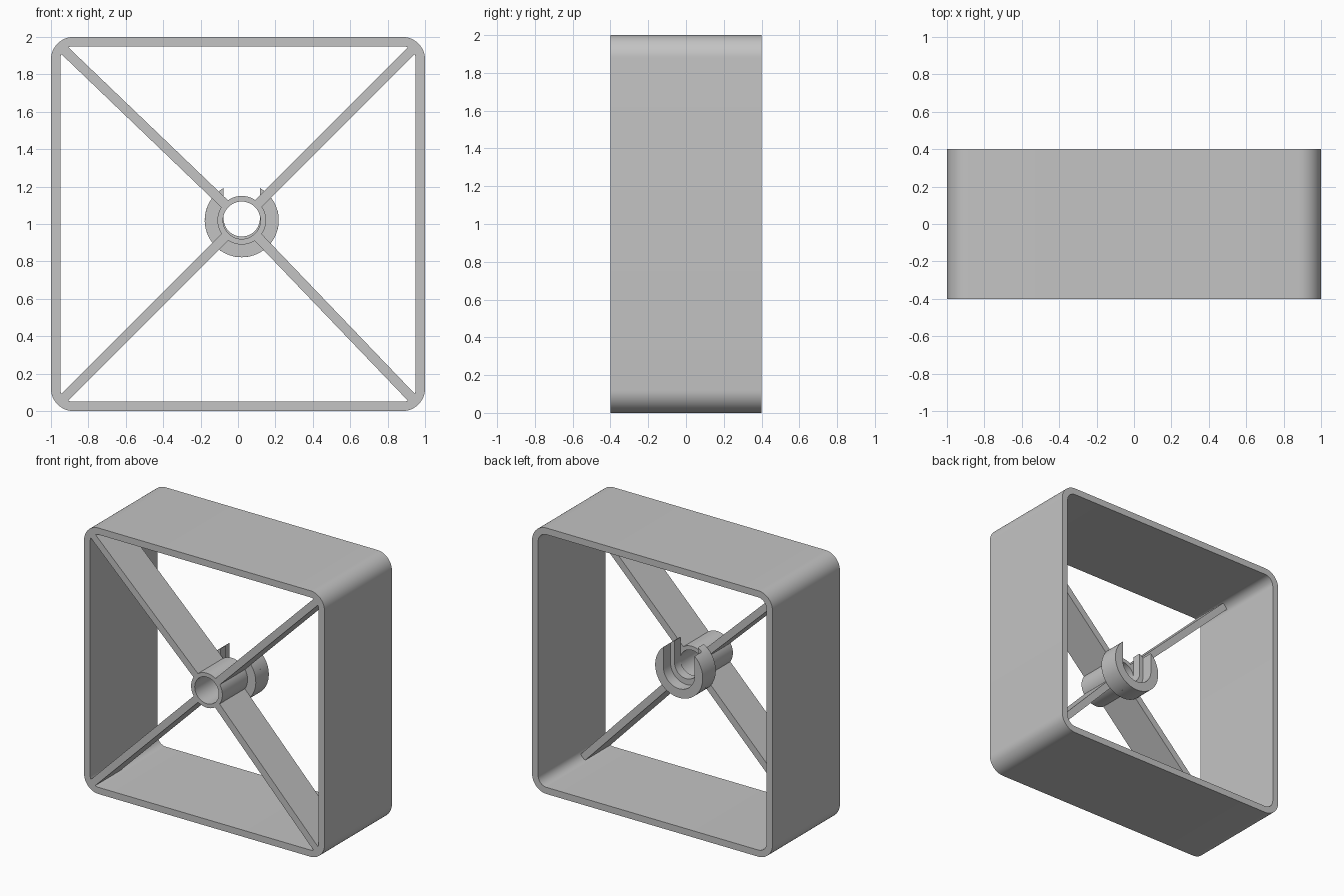
import bpy, bmesh, math
from mathutils import Vector

cube = bpy.data.objects.get("Cube")
if cube:
    bpy.data.objects.remove(cube, do_unlink=True)

GREY = (0.55, 0.55, 0.55, 1.0)
mat = bpy.data.materials.new("plain grey")
mat.use_nodes = True
mat.diffuse_color = GREY
mat.node_tree.nodes["Principled BSDF"].inputs["Base Color"].default_value = GREY

HUB = Vector((0.02, 1.02))      # hub axis in x, z
FRONT, SPOKE_BACK, PLATE_BACK, HUB_BACK = -0.4, -0.1, -0.03, 0.055


def arc(centre, radius, start, end, steps):
    """Points on an arc in the x-z plane, angles in degrees."""
    pts = []
    for i in range(steps + 1):
        a = math.radians(start + (end - start) * i / steps)
        pts.append(Vector((centre[0] + radius * math.cos(a), centre[1] + radius * math.sin(a))))
    return pts


def rounded_square(half, radius):
    c = half - radius
    pts = []
    for k, (sx, sz) in enumerate([(1, 1), (-1, 1), (-1, -1), (1, -1)]):
        pts += arc((sx * c, 1 + sz * c), radius, 90 * k, 90 * k + 90, 12)
    return pts


def prism(name, outline, y0, y1, hole=None):
    """Extrude an outline along y; a hole with equal point count makes a tube."""
    bm = bmesh.new()

    def loop(pts, y):
        return [bm.verts.new((p.x, y, p.y)) for p in pts]

    def band(a, b):
        for i in range(len(a)):
            j = (i + 1) % len(a)
            bm.faces.new((a[i], a[j], b[j], b[i]))

    f, b = loop(outline, y0), loop(outline, y1)
    band(f, b)
    if hole:
        hf, hb = loop(hole, y0), loop(hole, y1)
        band(hb, hf)
        band(hf, f)
        band(b, hb)
    else:
        bm.faces.new(f)
        bm.faces.new(b)
    bmesh.ops.recalc_face_normals(bm, faces=bm.faces)
    mesh = bpy.data.meshes.new(name)
    bm.to_mesh(mesh)
    bm.free()
    mesh.materials.append(mat)
    obj = bpy.data.objects.new(name, mesh)
    bpy.context.collection.objects.link(obj)
    bpy.ops.object.select_all(action='DESELECT')
    obj.select_set(True)
    bpy.context.view_layer.objects.active = obj
    bpy.ops.object.shade_smooth_by_angle(angle=math.radians(30))
    return obj


def open_collar(radius, slot, slot_z):
    """Disc outline with a round-bottomed slot open at the top."""
    lip = math.degrees(math.acos(slot / radius))
    outer = arc(HUB, radius, lip, -180 - lip, 48)
    inner = arc((HUB.x, slot_z), slot, 180, 360, 24)
    return outer + inner


# Outer frame
prism("outer_frame", rounded_square(1.0, 0.12), FRONT, -FRONT, rounded_square(0.95, 0.07))

# Hub tube
prism("hub_tube", arc(HUB, 0.13, 0, 352.5, 47), FRONT, SPOKE_BACK,
      arc(HUB, 0.1, 0, 352.5, 47))

# Slotted collar behind the tube: narrow slot, then a wider pocket
prism("collar_plate", open_collar(0.198, 0.097, 1.03), SPOKE_BACK, PLATE_BACK)
prism("collar_cup", open_collar(0.198, 0.13, HUB.y), PLATE_BACK, HUB_BACK)

# Diagonal spokes from the hub to the frame corners
for side, sx in (("left", 1), ("right", -1)):
    for level, sz in (("upper", 1), ("lower", -1)):
        corner = Vector((sx * 0.94, 1 + sz * 0.94))
        d = (corner - HUB).normalized()
        n = Vector((-d.y, d.x)) * 0.026
        start = HUB + d * 0.115
        prism(f"{level}_{side}_spoke", [start - n, corner - n, corner + n, start + n],
              FRONT, SPOKE_BACK)
